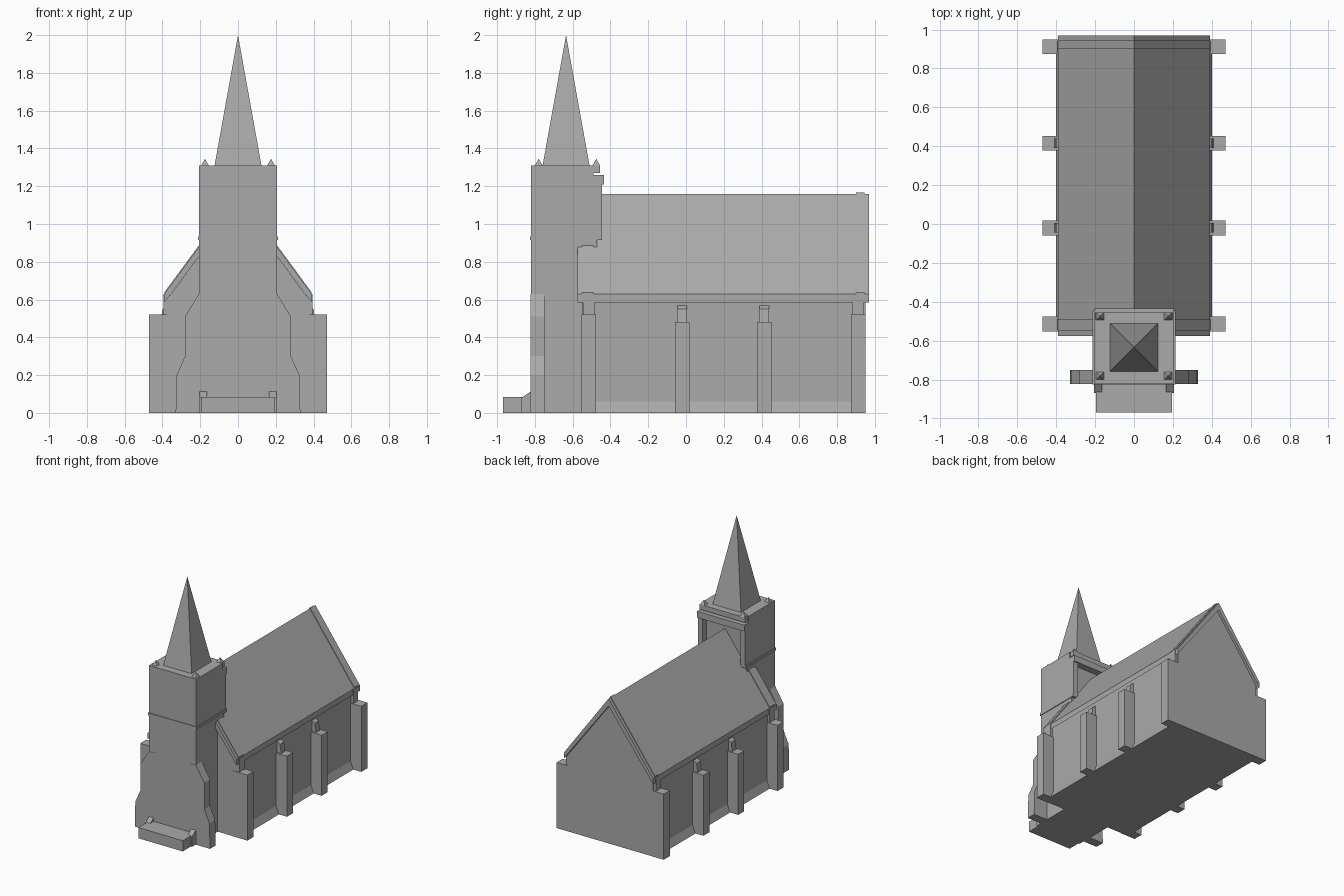
import bpy, bmesh
from mathutils import Vector

cube = bpy.data.objects.get("Cube")
if cube:
    bpy.data.objects.remove(cube, do_unlink=True)

stone = bpy.data.materials.new("grey stone")
stone.use_nodes = True
GREY = (0.4, 0.4, 0.4, 1)
stone.diffuse_color = GREY
stone.node_tree.nodes["Principled BSDF"].inputs["Base Color"].default_value = GREY


def finish(name, bm):
    bmesh.ops.recalc_face_normals(bm, faces=bm.faces)
    mesh = bpy.data.meshes.new(name)
    bm.to_mesh(mesh)
    bm.free()
    mesh.materials.append(stone)
    obj = bpy.data.objects.new(name, mesh)
    bpy.context.collection.objects.link(obj)
    return obj


def extrude(name, points, along, lo, hi):
    """Extrude a profile: (x, z) points along y, or (y, z) points along x."""
    bm = bmesh.new()
    place = (lambda a, z: (a, lo, z)) if along == "y" else (lambda a, z: (lo, a, z))
    face = bm.faces.new([bm.verts.new(place(a, z)) for a, z in points])
    new = bmesh.ops.extrude_face_region(bm, geom=[face])["geom"]
    move = Vector((0, hi - lo, 0) if along == "y" else (hi - lo, 0, 0))
    bmesh.ops.translate(bm, vec=move, verts=[v for v in new if isinstance(v, bmesh.types.BMVert)])
    return finish(name, bm)


def box(name, x0, x1, y0, y1, z0, z1):
    return extrude(name, [(x0, z0), (x1, z0), (x1, z1), (x0, z1)], "y", y0, y1)


def pyramid(name, x, y, half, z0, z1):
    bm = bmesh.new()
    base = [bm.verts.new((x + half * a, y + half * b, z0))
            for a, b in ((-1, -1), (1, -1), (1, 1), (-1, 1))]
    tip = bm.verts.new((x, y, z1))
    bm.faces.new(base)
    for i in range(4):
        bm.faces.new((base[i], base[(i + 1) % 4], tip))
    return finish(name, bm)


def mirrored(half):
    """Complete a half profile across x = 0."""
    return half + [(-x, z) for x, z in reversed(half) if x > 0]


# Nave walls with gables
extrude("nave_walls", mirrored([(0.375, 0), (0.375, 0.6), (0, 1.11)]), "y", -0.55, 0.95)

# Pitched roof slab and raised gable copings
RIDGE, EAVE = 1.16, 0.63


def gabled_strip(name, lift, low, y0, y1):
    pts = [(0.39, low), (0.39, EAVE + lift), (0, RIDGE + lift),
           (-0.39, EAVE + lift), (-0.39, low), (0, RIDGE - 0.06)]
    extrude(name, pts, "y", y0, y1)


gabled_strip("nave_roof", 0, 0.585, -0.575, 0.97)
gabled_strip("front_gable_coping", 0.008, 0.585, -0.55, -0.49)
gabled_strip("back_gable_coping", 0.008, 0.585, 0.9, 0.945)

# Side buttresses, their caps, kneelers and sloping plinths
BAYS = [("front_corner", -0.515, 0.52), ("front_bay", -0.02, 0.48),
        ("back_bay", 0.415, 0.48), ("back_corner", 0.912, 0.52)]
for side, s in (("left", 1), ("right", -1)):
    for bay, y, top in BAYS:
        name = f"{side}_{bay}_buttress"
        box(name, s * 0.34, s * 0.47, y - 0.038, y + 0.038, 0, top)
        if "corner" in bay:
            box(name + "_kneeler", s * 0.36, s * 0.395, y - 0.03, y + 0.03, 0.5, 0.63)
        else:
            extrude(name + "_cap", [(s * 0.36, top), (s * 0.41, top), (s * 0.4, 0.55),
                                    (s * 0.36, 0.58)], "y", y - 0.025, y + 0.025)
    extrude(f"{side}_nave_plinth", [(s * 0.36, 0), (s * 0.4, 0), (s * 0.375, 0.06),
                                    (s * 0.36, 0.06)], "y", -0.48, 0.88)

# Tower body, string course and top ledge
box("tower", -0.207, 0.207, -0.82, -0.49, 0, 1.31)
box("tower_string_course", -0.213, 0.213, -0.825, -0.445, 0.915, 0.935)
box("tower_back_ledge", -0.2, 0.2, -0.49, -0.455, 1.27, 1.31)

# Frame on the back of the tower around a recessed panel
for side, s in (("left", 1), ("right", -1)):
    box(f"{side}_tower_back_post", s * 0.165, s * 0.207, -0.49, -0.445, 0.93, 1.25)
    box(f"{side}_tower_back_shaft", s * 0.165, s * 0.207, -0.55, -0.47, 0.6, 0.92)
box("tower_back_lintel", -0.207, 0.207, -0.49, -0.435, 1.21, 1.26)

# Stepped buttresses either side of the tower front
for side, s in (("left", 1), ("right", -1)):
    steps = [(0.15, 0), (0.33, 0), (0.325, 0.2), (0.28, 0.3), (0.28, 0.51),
             (0.207, 0.63), (0.15, 0.63)]
    extrude(f"{side}_tower_buttress", [(s * x, z) for x, z in steps], "y", -0.822, -0.75)
    # Sloping foot beside the entrance step
    extrude(f"{side}_tower_foot", [(-0.82, 0), (-0.87, 0), (-0.87, 0.08), (-0.82, 0.115)],
            "x", s * 0.165, s * 0.205)

# Entrance step
box("entrance_step", -0.195, 0.195, -0.97, -0.82, 0, 0.085)

# Spire and corner pinnacles
pyramid("spire", 0, -0.635, 0.125, 1.305, 2.0)
for end, y in (("front", -0.78), ("back", -0.475)):
    for side, s in (("left", 1), ("right", -1)):
        pyramid(f"{end}_{side}_pinnacle", s * 0.175, y, 0.02, 1.31, 1.345)
